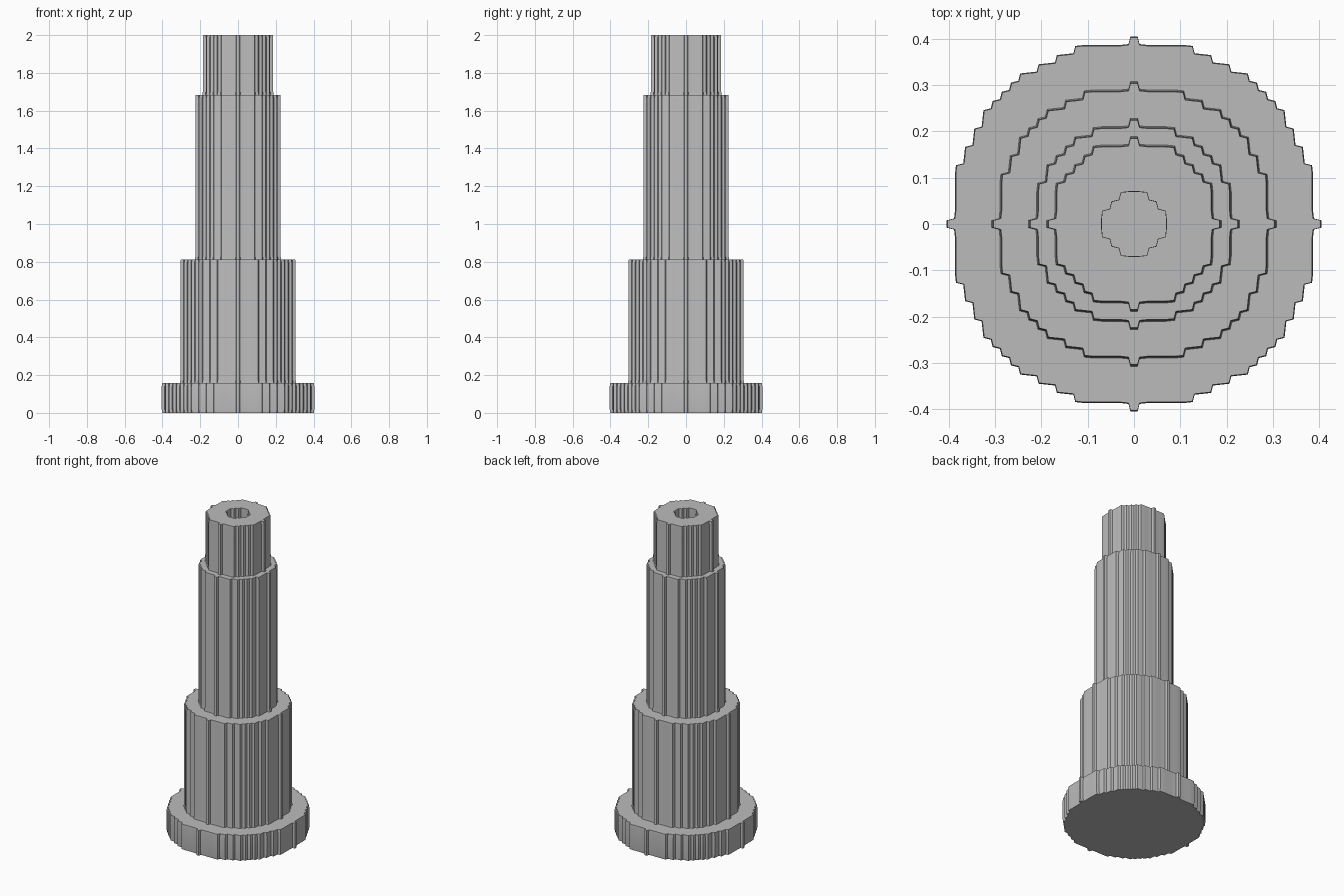
import bpy
import bmesh
import math

if "Cube" in bpy.data.objects:
    bpy.data.objects.remove(bpy.data.objects["Cube"], do_unlink=True)

CELL = 2 / 101       # width of one stair step
SOFT = 0.2           # how far step corners are eased
EASE = 0.002         # rim easing

grey = bpy.data.materials.new("plain_grey")
grey.use_nodes = True
grey.diffuse_color = (0.5, 0.5, 0.5, 1)
bsdf = next(n for n in grey.node_tree.nodes if n.type == "BSDF_PRINCIPLED")
bsdf.inputs["Base Color"].default_value = grey.diffuse_color


def stepped_circle(limit):
    """Counter-clockwise outline of the square cells inside a circle."""
    n = math.isqrt(limit)
    cells = {(i, j) for i in range(-n, n + 1) for j in range(-n, n + 1)
             if i * i + j * j <= limit}
    follow = {}
    for i, j in cells:
        corners = [(i, j), (i + 1, j), (i + 1, j + 1), (i, j + 1)]
        sides = [(i, j - 1), (i + 1, j), (i, j + 1), (i - 1, j)]
        for k, side in enumerate(sides):
            if side not in cells:
                follow[corners[k]] = corners[(k + 1) % 4]
    start = point = next(iter(follow))
    loop = []
    while not loop or point != start:
        loop.append(point)
        point = follow[point]

    # Ease every corner slightly toward its neighbours
    def eased(k, axis):
        mid = (loop[k - 1][axis] + loop[(k + 1) % len(loop)][axis]) / 2
        return (loop[k][axis] * (1 - SOFT) + mid * SOFT - 0.5) * CELL
    return [(eased(k, 0), eased(k, 1)) for k in range(len(loop))]


def column(name, limit, rings):
    """Closed stepped column; rings are (height, outward offset)."""
    outline = stepped_circle(limit)
    radius = math.sqrt(limit) * CELL
    bm = bmesh.new()
    loops = []
    for z, offset in rings:
        f = 1 + offset / radius
        loops.append([bm.verts.new((x * f, y * f, z)) for x, y in outline])
    count = len(outline)
    for low, high in zip(loops, loops[1:]):
        for k in range(count):
            m = (k + 1) % count
            bm.faces.new((low[k], low[m], high[m], high[k]))
    bm.faces.new(loops[0][::-1])
    bm.faces.new(loops[-1])
    mesh = bpy.data.meshes.new(name)
    bm.to_mesh(mesh)
    bm.free()
    mesh.materials.append(grey)
    obj = bpy.data.objects.new(name, mesh)
    bpy.context.collection.objects.link(obj)
    return obj


# Four stacked sections: name, radius in cells, bottom and top in cells
sections = [
    ("base_flange", 20, 0, 8),
    ("lower_shaft", 15, 8, 41),
    ("middle_shaft", 11, 41, 85),
    ("top_shaft", 9, 85, 101),
]
parts = []
for name, radius, low, high in sections:
    z0, z1 = low * CELL, high * CELL
    foot = EASE if low else -EASE
    parts.append(column(name, radius ** 2, [
        (z0, foot), (z0 + CELL, 0), (z1 - CELL, 0), (z1, -EASE)]))

# Blind hole in the top end
cutter = column("hole_cutter", 10, [(1.72, 0), (2 - CELL, 0), (2.05, EASE)])
cutter.hide_render = True
top = parts[-1]
cut = top.modifiers.new("hole", "BOOLEAN")
cut.operation = "DIFFERENCE"
cut.solver = "EXACT"
cut.object = cutter
bpy.context.view_layer.objects.active = top
bpy.ops.object.modifier_apply(modifier=cut.name)
bpy.data.objects.remove(cutter, do_unlink=True)

# Smooth shading with crisp step edges
bpy.ops.object.select_all(action="DESELECT")
for part in parts:
    part.select_set(True)
bpy.ops.object.shade_smooth_by_angle(angle=math.radians(30))
